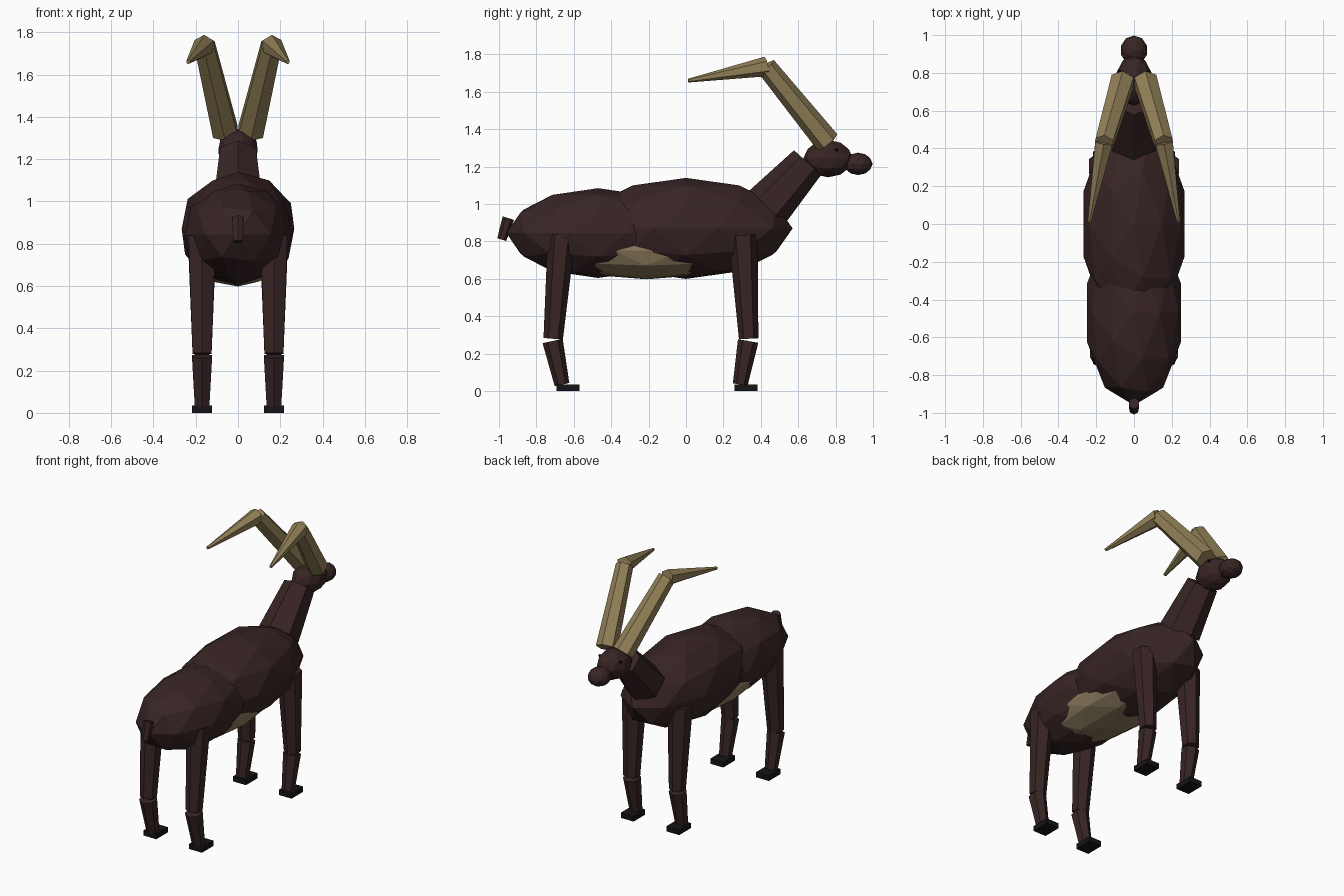
import bpy, math
from mathutils import Vector, Matrix

if "Cube" in bpy.data.objects:
    bpy.data.objects.remove(bpy.data.objects["Cube"])


def material(name, rgb):
    m = bpy.data.materials.new(name)
    m.diffuse_color = (*rgb, 1)
    m.use_nodes = True
    m.node_tree.nodes["Principled BSDF"].inputs["Base Color"].default_value = m.diffuse_color
    return m


BROWN = material("dark brown hide", (0.040, 0.018, 0.018))
HORN = material("tan horn", (0.29, 0.22, 0.098))
BELLY = material("pale belly", (0.25, 0.19, 0.105))
HOOF = material("black hoof", (0.008, 0.007, 0.007))
EYE = material("black eye", (0.004, 0.004, 0.004))


def finish(name, mat):
    ob = bpy.context.object
    ob.name = ob.data.name = name
    ob.data.materials.append(mat)
    return ob


def blob(name, center, radii, mat, sub=2):
    """Low-poly ellipsoid."""
    bpy.ops.mesh.primitive_ico_sphere_add(subdivisions=sub, radius=1)
    ob = finish(name, mat)
    ob.data.transform(Matrix.Translation(center) @ Matrix.Diagonal((*radii, 1)))
    return ob


def limb(name, a, b, r1, r2, mat, sides=6):
    """Tapered prism from a to b, one corner edge kept in the fore-aft plane."""
    a, b = Vector(a), Vector(b)
    z = (b - a).normalized()
    x = Vector((1, 0, 0))
    x = (x - z * x.dot(z)).normalized()
    y = z.cross(x)
    rot = Matrix((x, y, z)).transposed().to_4x4()
    bpy.ops.mesh.primitive_cone_add(vertices=sides, radius1=r1, radius2=r2,
                                    depth=(b - a).length)
    ob = finish(name, mat)
    ob.data.transform(Matrix.Translation((a + b) / 2) @ rot)
    return ob


def box(name, center, size, mat):
    bpy.ops.mesh.primitive_cube_add(size=1)
    ob = finish(name, mat)
    ob.data.transform(Matrix.Translation(center) @ Matrix.Diagonal((*size, 1)))
    return ob


# Trunk
blob("chest", (0, 0, 0.87), (0.28, 0.57, 0.27), BROWN)
blob("hindquarters", (0, -0.47, 0.845), (0.263, 0.49, 0.24), BROWN)
blob("belly", (0, -0.21, 0.752), (0.232, 0.58, 0.154), BELLY)
limb("tail", (0, -0.95, 0.925), (0, -0.985, 0.81), 0.032, 0.025, BROWN)

# Neck and head
limb("neck", (0, 0.435, 0.985), (0, 0.65, 1.222), 0.13, 0.098, BROWN)
blob("head", (0, 0.76, 1.243), (0.098, 0.133, 0.1), BROWN)
blob("muzzle", (0, 0.92, 1.215), (0.072, 0.078, 0.06), BROWN)

for side, s in (("left", -1), ("right", 1)):
    # Eyes
    blob(side + "_eye", (s * 0.076, 0.805, 1.29), (0.011, 0.011, 0.011), EYE, 1)

    # Horns: thick rising part, then a pointed part sweeping back
    limb(side + "_horn_base", (s * 0.06, 0.757, 1.33), (s * 0.157, 0.428, 1.736),
         0.068, 0.054, HORN)
    limb(side + "_horn_tip", (s * 0.16, 0.43, 1.736), (s * 0.236, 0.012, 1.66),
         0.053, 0.01, HORN)

    # Legs: hip y, knee y, ankle y, thickness at the top
    for end, hip, knee, ankle, r in (("front", 0.305, 0.335, 0.29, 0.078),
                                     ("rear", -0.665, -0.71, -0.663, 0.074)):
        n = end + "_" + side
        x = s * 0.17
        limb(n + "_upper_leg", (x, hip, 0.835), (x, knee, 0.28), r, 0.052, BROWN)
        limb(n + "_lower_leg", (x, knee - 0.003, 0.268), (x, ankle, 0.035),
             0.055, 0.04, BROWN)
        box(n + "_hoof", (x, ankle + 0.031, 0.0175), (0.095, 0.123, 0.035), HOOF)
